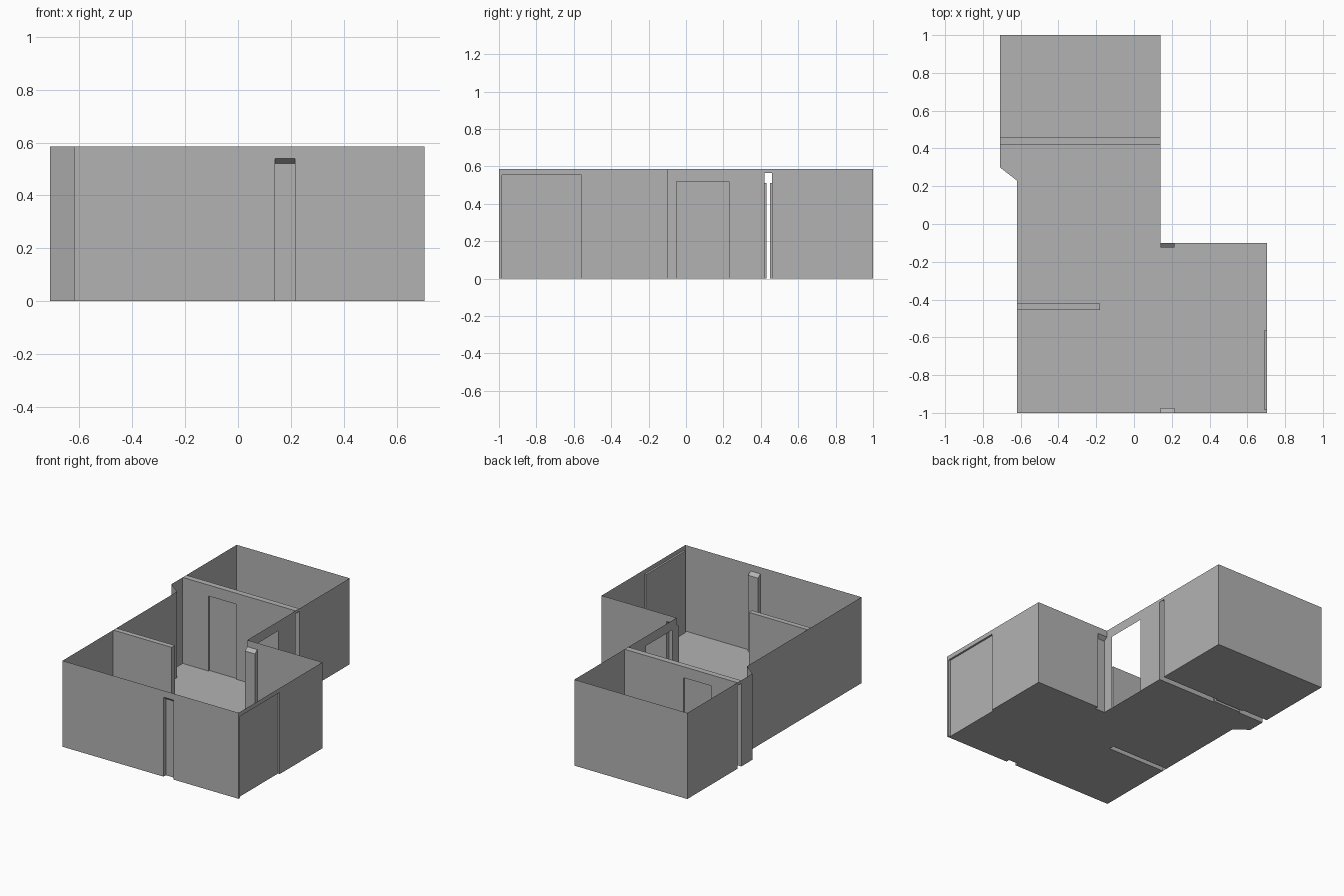
import bpy
from mathutils import Vector

cube = bpy.data.objects.get("Cube")
if cube:
    bpy.data.objects.remove(cube, do_unlink=True)

plaster = bpy.data.materials.new("plain_grey")
plaster.use_nodes = True
GREY = (0.45, 0.45, 0.45, 1)
plaster.diffuse_color = GREY
plaster.node_tree.nodes["Principled BSDF"].inputs["Base Color"].default_value = GREY

BAND, TOP = 0.565, 0.585      # bottom and top of the cornice

# Edge features: inward depth, height where it stops, height where it is flush
PILASTER = (0.025, 0.52, 0.54)
DOOR = (-0.01, 0.51, 0.51)
PANEL = (0.013, 0.555, 0.555)
OPENING = (None, 0.52, 0.52)


def make(name, faces):
    verts, polys = [], []
    for f in faces:
        polys.append(range(len(verts), len(verts) + len(f)))
        verts += [tuple(p) for p in f]
    mesh = bpy.data.meshes.new(name)
    mesh.from_pydata(verts, [], [list(p) for p in polys])
    mesh.materials.append(plaster)
    obj = bpy.data.objects.new(name, mesh)
    bpy.context.collection.objects.link(obj)
    return obj


def at(p, z):
    return (p[0], p[1], z)


def wall(a, b, z0, z1):
    return [at(a, z0), at(b, z0), at(b, z1), at(a, z1)]


def room(name, corners):
    """Floor, walls and cornice from a counter-clockwise list of (x, y, feature)."""
    floor, walls, cornice = [], [], []
    for i, (x, y, feature) in enumerate(corners):
        a = Vector((x, y))
        b = Vector(corners[(i + 1) % len(corners)][:2])
        floor.append(at(a, 0))
        cornice.append(wall(a, b, BAND, TOP))
        if not feature:
            walls.append(wall(a, b, 0, BAND))
            continue
        depth, stop, flush = feature
        walls.append(wall(a, b, flush, BAND))
        if depth is None:
            continue
        d = (b - a).normalized()
        shift = Vector((-d.y, d.x)) * depth
        c, e = a + shift, b + shift
        floor += [at(c, 0), at(e, 0), at(b, 0)]
        walls.append(wall(c, e, 0, stop))
        walls.append([at(c, stop), at(e, stop), at(b, flush), at(a, flush)])
        walls.append([at(a, 0), at(c, 0), at(c, stop), at(a, flush)])
        walls.append([at(e, 0), at(b, 0), at(b, flush), at(e, stop)])
    # Drop repeated neighbours so the floor outline stays clean
    floor = [p for i, p in enumerate(floor)
             if (Vector(p) - Vector(floor[i - 1])).length > 1e-5]
    make(name + "_floor", [floor])
    make(name + "_walls", walls)
    make(name + "_cornice", cornice)


W, E, MID, EAST = -0.71, 0.14, -0.62, 0.705   # main wall lines in x
STUB = -0.18                                 # free end of the short partition

room("main_room", [
    (MID, -1, None), (E, -1, PILASTER), (0.215, -1, None),
    (EAST, -1, None), (EAST, -0.985, PANEL), (EAST, -0.56, None),
    (EAST, -0.1, None), (0.215, -0.1, PILASTER), (E, -0.1, None),
    (E, -0.05, OPENING), (E, 0.23, None),
    (E, 0.42, None), (-0.305, 0.42, DOOR), (-0.515, 0.42, None),
    (W, 0.42, None), (W, 0.3, None), (MID, 0.23, None),
    (MID, -0.42, None), (STUB, -0.42, None), (STUB, -0.455, None),
    (MID, -0.455, None),
])

room("back_room", [
    (W, 0.46, None), (-0.515, 0.46, DOOR), (-0.305, 0.46, None),
    (E, 0.46, None), (E, 1, None), (W, 1, None),
])


# Hollow partitions are closed on top
def cap(name, x0, x1, y0, y1):
    make(name, [[(x0, y0, TOP), (x1, y0, TOP), (x1, y1, TOP), (x0, y1, TOP)]])


cap("room_partition_top", W, E, 0.42, 0.46)
cap("short_partition_top", MID, STUB, -0.455, -0.42)

# Outer faces that close the partition ends
make("partition_end_bands", [wall((x, 0.42), (x, 0.46), BAND, TOP) for x in (W, E)])
make("short_partition_outer_wall", [wall((MID, -0.42), (MID, -0.455), 0, TOP)])
